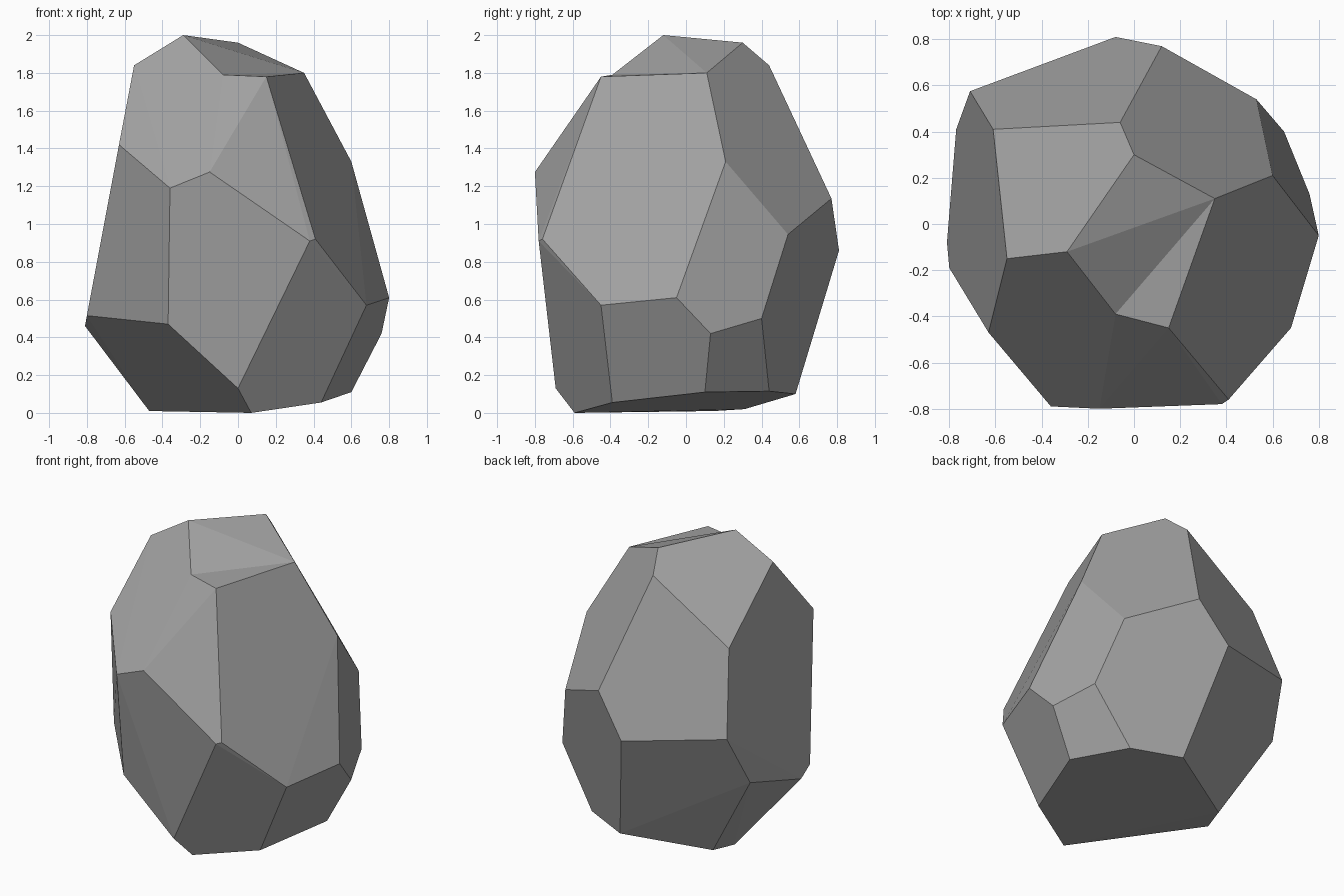
import bpy
import bmesh
import math

# Remove the default object
default_cube = bpy.data.objects.get("Cube")
if default_cube:
    bpy.data.objects.remove(default_cube, do_unlink=True)


def make_material(name, colour):
    material = bpy.data.materials.new(name)
    material.use_nodes = True
    material.diffuse_color = colour
    shader = material.node_tree.nodes["Principled BSDF"]
    shader.inputs["Base Color"].default_value = colour
    shader.inputs["Roughness"].default_value = 0.9
    return material


# Corners of the chipped crown, in order around its rim
crown_corners = [
    (-.29, -.12, 2), (-.08, -.39, 1.79), (.15, -.45, 1.78),
    (.35, .11, 1.8), (0, .3, 1.96),
]

# Corners of the shoulders, just below the crown
shoulder_corners = [
    (-.55, -.15, 1.84), (-.06, .44, 1.84), (-.61, .41, 1.48),
    (-.63, -.47, 1.42), (.6, .21, 1.33), (-.15, -.8, 1.275),
    (-.36, -.79, 1.19), (.12, .77, 1.135),
]

# Corners of the widest part
belly_corners = [
    (-.71, .575, .95), (.53, .54, .945), (.41, -.76, .92),
    (.38, -.78, .91), (-.08, .81, .86), (-.77, .41, .61),
    (.8, -.05, .61), (.68, -.45, .57), (-.8, -.19, .515),
    (.65, .4, .5), (-.37, -.7, .47), (-.81, -.08, .46), (.76, .13, .42),
]

# Corners of the underside
foot_corners = [
    (0, -.69, .13), (.6, .1, .11), (.4, .44, .115), (.09, .58, .1),
    (.44, -.39, .055), (-.42, .31, .02), (-.47, .15, .01), (.07, -.59, 0),
]


def build_rock(name, material):
    bm = bmesh.new()
    crown = [bm.verts.new(corner) for corner in crown_corners]
    for corner in shoulder_corners + belly_corners + foot_corners:
        bm.verts.new(corner)

    # Wrap the corners in a faceted shell
    bmesh.ops.convex_hull(bm, input=bm.verts[:])

    # Replace the cap with a shallow chip that dips at the front corner
    cap = [face for face in bm.faces if all(v in crown for v in face.verts)]
    bmesh.ops.delete(bm, geom=cap, context='FACES')
    peak, dip, front, side, back = crown
    for corners in ((peak, dip, side), (dip, front, side), (peak, side, back)):
        bm.faces.new(corners)

    # Merge triangles that lie in one flat facet
    bmesh.ops.dissolve_limit(bm, angle_limit=math.radians(2),
                             verts=bm.verts[:], edges=bm.edges[:])
    bmesh.ops.recalc_face_normals(bm, faces=bm.faces[:])

    mesh = bpy.data.meshes.new(name)
    bm.to_mesh(mesh)
    bm.free()
    mesh.materials.append(material)
    rock = bpy.data.objects.new(name, mesh)
    bpy.context.collection.objects.link(rock)
    return rock


stone_grey = make_material("stone_grey", (.36, .36, .36, 1))
build_rock("rock", stone_grey)
